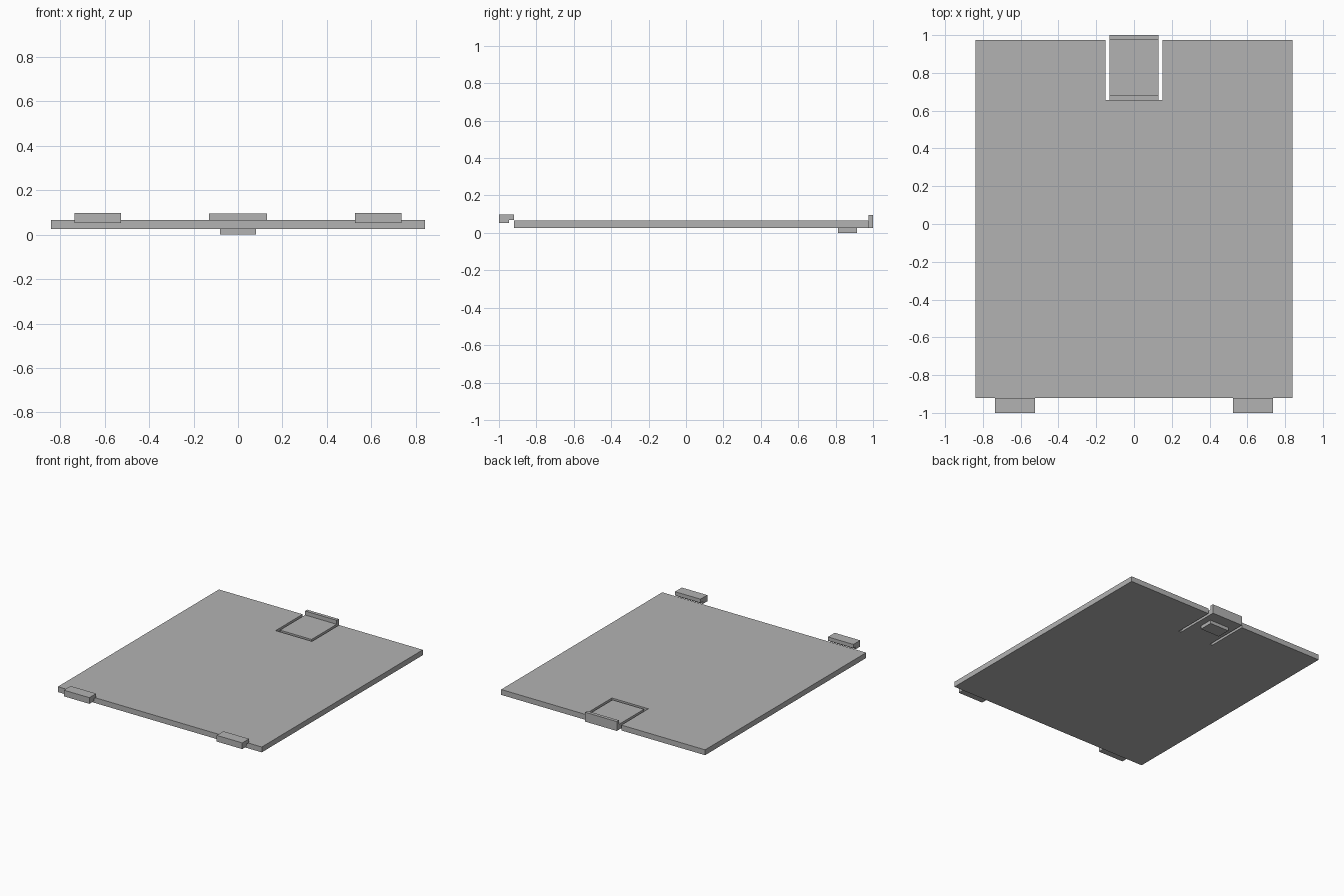
import bpy
import bmesh

# Remove the default cube
cube = bpy.data.objects.get("Cube")
if cube:
    bpy.data.objects.remove(cube, do_unlink=True)

# Single flat material
GREY = (0.45, 0.45, 0.45, 1.0)
grey = bpy.data.materials.new("plain_grey")
grey.use_nodes = True
grey.diffuse_color = GREY
grey.node_tree.nodes["Principled BSDF"].inputs["Base Color"].default_value = GREY


def extrude(name, outline, offset):
    """Build a solid by sweeping a closed 3D outline along an offset."""
    mesh = bpy.data.meshes.new(name)
    bm = bmesh.new()
    face = bm.faces.new([bm.verts.new(p) for p in outline])
    swept = bmesh.ops.extrude_face_region(bm, geom=[face], use_keep_orig=True)
    verts = [g for g in swept["geom"] if isinstance(g, bmesh.types.BMVert)]
    bmesh.ops.translate(bm, verts=verts, vec=offset)
    bmesh.ops.recalc_face_normals(bm, faces=bm.faces)
    bm.to_mesh(mesh)
    bm.free()
    mesh.materials.append(grey)
    obj = bpy.data.objects.new(name, mesh)
    bpy.context.collection.objects.link(obj)
    return obj


def side_profile(name, yz, x0, x1):
    """Sweep a side-view outline from x0 to x1."""
    return extrude(name, [(x0, y, z) for y, z in yz], (x1 - x0, 0, 0))


BOTTOM, TOP = 0.025, 0.065
FRONT, BACK, HALF = -0.92, 0.975, 0.84
NOTCH, NOTCH_Y = 0.15, 0.657

# Cover plate with a notch in its back edge
right_half = [(HALF, FRONT), (HALF, BACK), (NOTCH, BACK), (NOTCH, NOTCH_Y)]
plan = right_half + [(-x, y) for x, y in reversed(right_half)]
extrude("cover_plate", [(x, y, BOTTOM) for x, y in plan], (0, 0, TOP - BOTTOM))

# Spring latch: thin hinge strip, flat tongue and raised lip
latch = [(NOTCH_Y, BOTTOM), (1.0, BOTTOM), (1.0, 0.095), (BACK, 0.095),
         (BACK, TOP), (0.68, TOP), (0.68, 0.04), (NOTCH_Y, 0.04)]
side_profile("latch_tongue", latch, -0.13, 0.13)

# Catch under the latch
catch = [(0.812, 0), (0.915, 0), (0.915, BOTTOM), (0.812, BOTTOM)]
side_profile("latch_catch", catch, -0.08, 0.08)

# Stepped hooks along the front edge
hook = [(-1.0, 0.052), (-0.947, 0.052), (-0.947, 0.07),
        (FRONT, 0.07), (FRONT, 0.098), (-1.0, 0.098)]
for side, x0, x1 in (("left", 0.525, 0.735), ("right", -0.735, -0.525)):
    side_profile(side + "_hook", hook, x0, x1)
